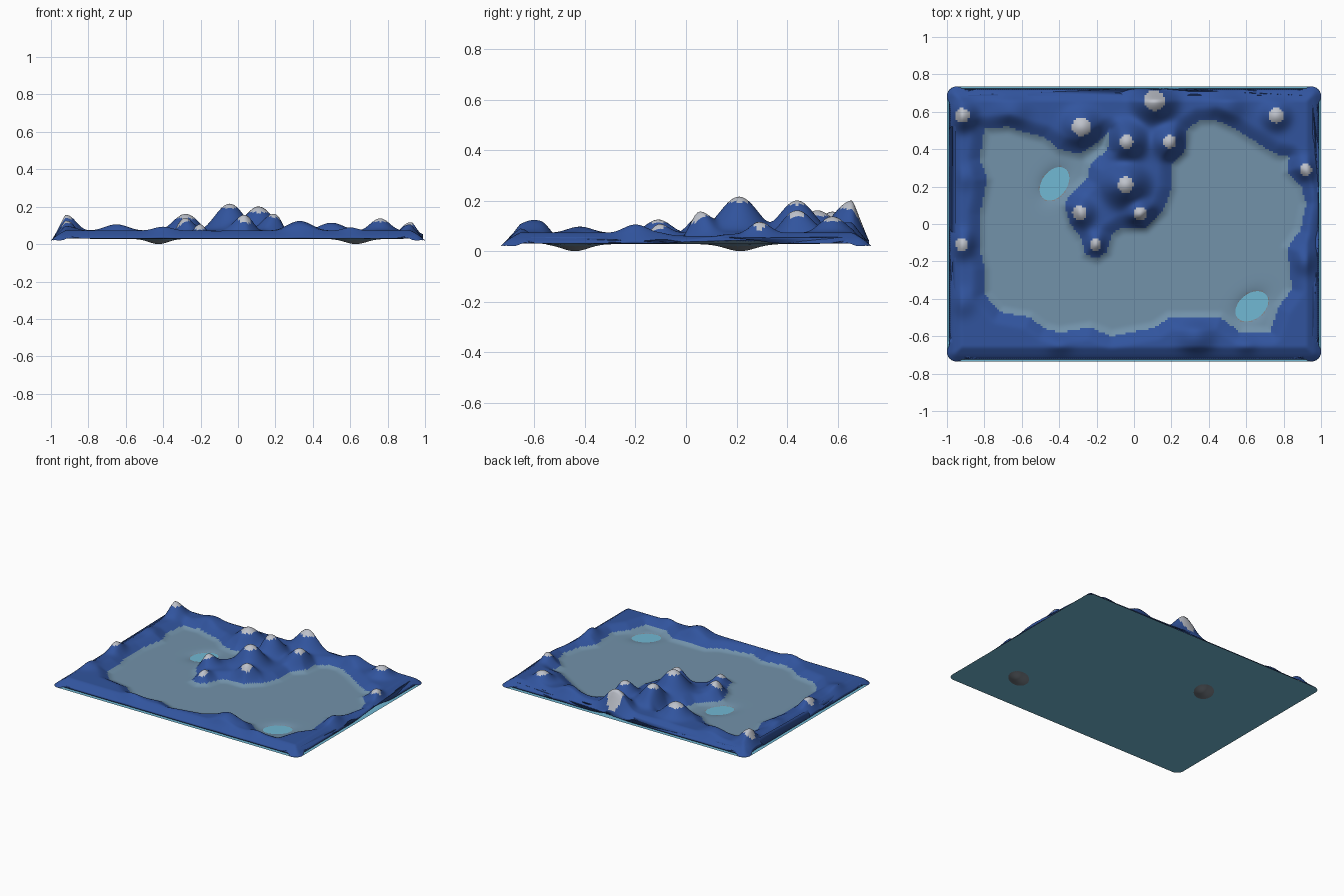
import bpy, bmesh, math

if "Cube" in bpy.data.objects:
    bpy.data.objects.remove(bpy.data.objects["Cube"])

W, D, R = 1.0, 0.735, 0.05          # half width, half depth, corner radius
NX, NY = 180, 132                   # terrain grid cells
WATER, FLOOR = 0.02, 0.028


def material(name, rgb):
    m = bpy.data.materials.new(name)
    lin = [(c / 255 / 12.92) if c < 10 else ((c / 255 + 0.055) / 1.055) ** 2.4 for c in rgb]
    m.diffuse_color = (*lin, 1)
    m.use_nodes = True
    m.node_tree.nodes["Principled BSDF"].inputs["Base Color"].default_value = m.diffuse_color
    return m


blue = material("mountain blue", (49, 84, 158))
slate = material("plain slate", (114, 146, 170))
grey = material("peak grey", (190, 194, 203))
bed = material("lake bed grey", (125, 132, 140))
cyan = material("water cyan", (113, 184, 212))

# Shoreline of the plain (everything outside it is mountain)
SHORE = [(-.80, .51), (-.67, .52), (-.58, .49), (-.48, .465), (-.40, .40), (-.29, .375),
         (-.19, .44), (-.13, .505), (-.14, .40), (-.235, .32), (-.25, .24), (-.34, .16),
         (-.37, .10), (-.34, 0), (-.28, -.08), (-.26, -.16), (-.20, -.185), (-.145, -.15),
         (-.12, -.055), (-.065, -.02), (.06, -.02), (.155, .07), (.20, .19), (.20, .32),
         (.27, .385), (.285, .51), (.35, .555), (.43, .56), (.54, .51), (.65, .44),
         (.755, .375), (.83, .36), (.82, .28), (.89, .21), (.92, .11), (.89, -.03),
         (.82, -.13), (.845, -.35), (.77, -.45), (.73, -.58), (.57, -.58), (.46, -.50),
         (.19, -.50), (.11, -.555), (-.12, -.60), (-.235, -.555), (-.40, -.58),
         (-.48, -.56), (-.555, -.50), (-.72, -.47), (-.80, -.375), (-.80, -.24),
         (-.825, -.13), (-.825, .05), (-.785, .24), (-.825, .35)]

# Peaks: x, y, top height, spread, cap radius (0 = no cap)
PEAKS = [(-.92, .58, .155, .09, .04), (-.92, -.11, .122, .09, .035),
         (-.28, .52, .16, .11, .05), (.11, .66, .20, .12, .055),
         (-.04, .44, .20, .11, .036), (.19, .44, .16, .10, .036),
         (-.045, .21, .215, .12, .042), (-.29, .06, .14, .09, .038),
         (.035, .055, .155, .09, .035), (-.205, -.11, .105, .08, .033),
         (.76, .58, .135, .09, .04), (.92, .29, .112, .08, .033),
         (.33, -.60, .12, .12, 0), (-.92, -.42, .09, .10, 0),
         (-.65, .60, .10, .12, 0), (.50, .64, .11, .12, 0),
         (-.40, -.65, .085, .10, 0), (.92, -.20, .10, .09, 0),
         (-.90, .25, .08, .09, 0), (.60, -.65, .08, .08, 0)]

# Ponds: x, y, direction of long axis
PONDS = [(-.425, .215, math.radians(55)), (.63, -.44, math.radians(38))]


def smooth(a, b, t):
    t = min(1, max(0, (t - a) / (b - a)))
    return t * t * (3 - 2 * t)


def shore_distance(x, y):
    """Signed distance to the shoreline, positive in the mountains."""
    best, inside = 9, False
    for (ax, ay), (bx, by) in zip(SHORE, SHORE[1:] + SHORE[:1]):
        dx, dy = bx - ax, by - ay
        t = min(1, max(0, ((x - ax) * dx + (y - ay) * dy) / (dx * dx + dy * dy)))
        best = min(best, (x - ax - t * dx) ** 2 + (y - ay - t * dy) ** 2)
        if (ay > y) != (by > y) and x < ax + (y - ay) * dx / dy:
            inside = not inside
    return -math.sqrt(best) if inside else math.sqrt(best)


def edge_distance(x, y):
    """Distance inward from the rounded outer rectangle."""
    qx, qy = abs(x) - (W - R), abs(y) - (D - R)
    return R - math.hypot(max(qx, 0), max(qy, 0)) - min(max(qx, qy), 0)


def height(x, y):
    e = max(0, edge_distance(x, y))
    if x > .85:                                    # raised lip on the right edge
        e += .03 * math.exp(-((y - .15) / .13) ** 2)
    z = WATER + (FLOOR - WATER) * min(1, e / .03)
    s = shore_distance(x, y)
    if s > -.04:
        total = .045 ** 3
        for px, py, h, spread, _ in PEAKS:
            r2 = ((x - px) ** 2 + (y - py) ** 2) / spread ** 2
            total += ((h - FLOOR) * math.exp(-r2)) ** 3
        z += total ** (1 / 3) * smooth(-.04, .075, s) * min(1, e / .075)
    for px, py, a in PONDS:
        u = (x - px) * math.cos(a) + (y - py) * math.sin(a)
        v = (y - py) * math.cos(a) - (x - px) * math.sin(a)
        z -= FLOOR * math.exp(-(u / .09) ** 2 - (v / .062) ** 2)
    return z


def make_object(name, bm, mats):
    mesh = bpy.data.meshes.new(name)
    bm.to_mesh(mesh)
    bm.free()
    for m in mats:
        mesh.materials.append(m)
    ob = bpy.data.objects.new(name, mesh)
    bpy.context.collection.objects.link(ob)
    return ob


# Terrain sheet
bm = bmesh.new()
grid = {}
for i in range(NX + 1):
    for j in range(NY + 1):
        x, y = -W + 2 * W * i / NX, -D + 2 * D * j / NY
        e = edge_distance(x, y)
        if e < -.007:
            continue
        if e < 0:                                  # pull onto the corner arc
            cx, cy = math.copysign(W - R, x), math.copysign(D - R, y)
            k = R / math.hypot(x - cx, y - cy)
            x, y = cx + (x - cx) * k, cy + (y - cy) * k
        grid[i, j] = bm.verts.new((x, y, height(x, y)))
for i in range(NX):
    for j in range(NY):
        corners = [grid[c] for c in ((i, j), (i + 1, j), (i + 1, j + 1), (i, j + 1)) if c in grid]
        if len(corners) < 3:
            continue
        f = bm.faces.new(corners)
        f.smooth = True
        c = f.calc_center_median()
        if any(math.hypot(c.x - p[0], c.y - p[1]) < p[4] for p in PEAKS):
            f.material_index = 2                   # peak caps
        elif shore_distance(c.x, c.y) > 0:
            f.material_index = 0                   # mountains
        elif c.z < WATER:
            f.material_index = 3                   # lake beds
        else:
            f.material_index = 1                   # plain
make_object("terrain", bm, [blue, slate, grey, bed])

# Water sheet under the terrain, showing in the ponds
bm = bmesh.new()
outline = []
for q, (sx, sy) in enumerate(((1, 1), (-1, 1), (-1, -1), (1, -1))):
    for k in range(7):
        a = math.pi / 2 * (q + k / 6)
        outline.append(bm.verts.new((sx * (W - R) + R * math.cos(a),
                                     sy * (D - R) + R * math.sin(a), WATER - .0005)))
bm.faces.new(outline)
make_object("water", bm, [cyan])
